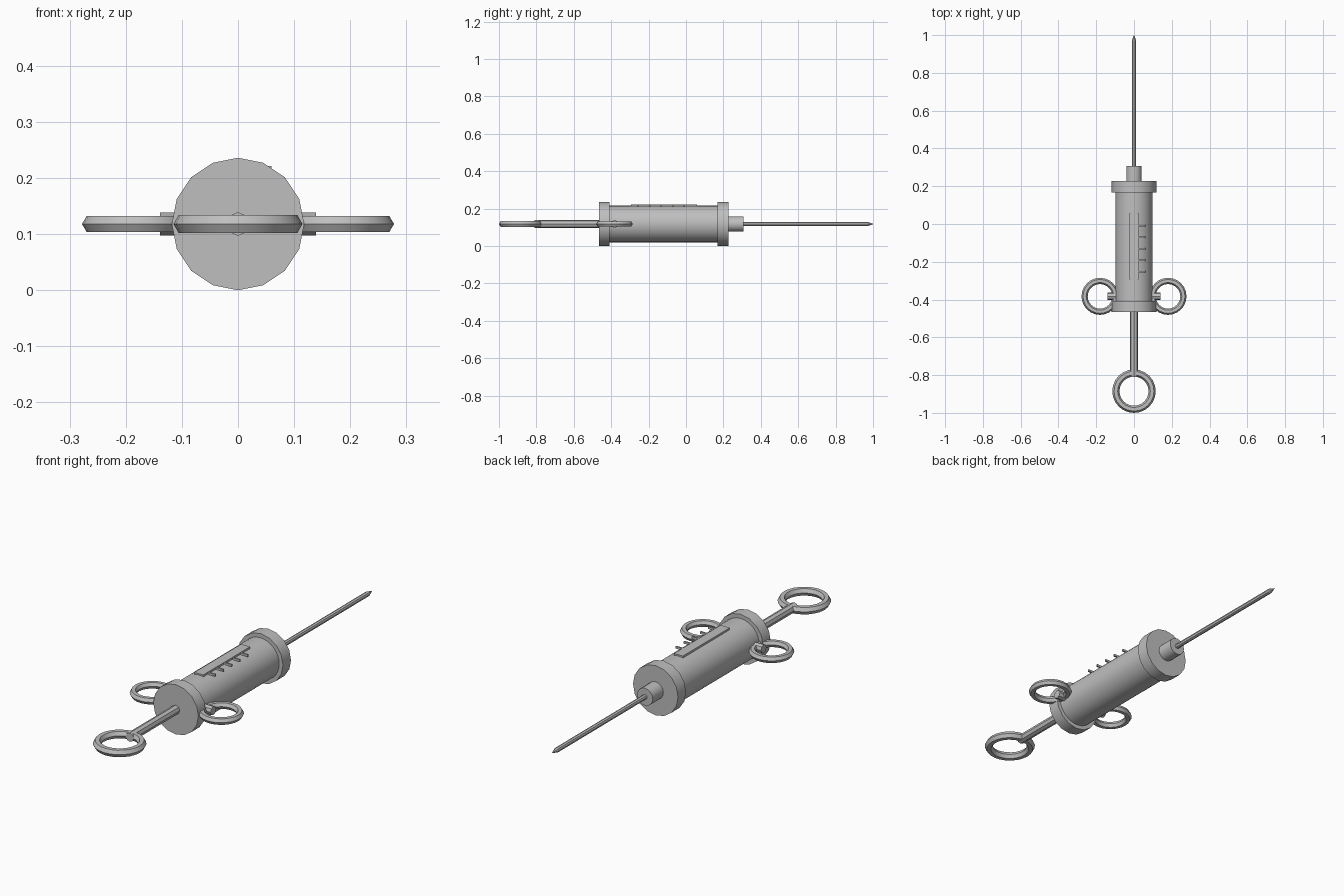
import bpy
import math

if "Cube" in bpy.data.objects:
    bpy.data.objects.remove(bpy.data.objects["Cube"])

ZC = 0.118  # height of the syringe axis

metal = bpy.data.materials.new("grey_metal")
metal.diffuse_color = (0.52, 0.52, 0.52, 1)
metal.use_nodes = True
metal.node_tree.nodes["Principled BSDF"].inputs["Base Color"].default_value = metal.diffuse_color


def finish(name):
    ob = bpy.context.object
    ob.name = name
    ob.data.materials.append(metal)
    bpy.ops.object.transform_apply(location=False, rotation=True, scale=True)
    bpy.ops.object.shade_smooth_by_angle(angle=math.radians(30))
    return ob


def rod_y(name, y0, y1, r0, r1=None, sides=16):
    """Round part along the y axis, r0 at y0 and r1 at y1."""
    bpy.ops.mesh.primitive_cone_add(
        vertices=sides, radius1=r0, radius2=r0 if r1 is None else r1,
        depth=y1 - y0, location=(0, (y0 + y1) / 2, ZC),
        rotation=(-math.pi / 2, 0, 0))
    return finish(name)


def ring(name, x, y, outer, tube):
    bpy.ops.mesh.primitive_torus_add(
        major_segments=24, minor_segments=6, major_radius=outer - tube,
        minor_radius=tube, location=(x, y, ZC))
    return finish(name)


def box(name, x0, x1, y0, y1, z0, z1):
    bpy.ops.mesh.primitive_cube_add(
        size=1, location=((x0 + x1) / 2, (y0 + y1) / 2, (z0 + z1) / 2))
    bpy.context.object.scale = (x1 - x0, y1 - y0, z1 - z0)
    return finish(name)


# Barrel with its end caps
rod_y("barrel", -0.42, 0.18, 0.098, sides=32)
rod_y("rear_cap", -0.465, -0.408, 0.118)
rod_y("front_cap", 0.168, 0.228, 0.118)

# Needle hub, needle and pointed tip
rod_y("needle_hub", 0.22, 0.307, 0.041)
rod_y("needle", 0.30, 0.97, 0.0115, sides=8)
rod_y("needle_tip", 0.97, 1.0, 0.0115, 0.001, sides=8)

# Plunger rod and thumb ring
rod_y("plunger_rod", -0.81, -0.45, 0.021, sides=8)
ring("thumb_ring", 0, -0.885, 0.115, 0.019)

# Finger rings and their studs on both sides
for side, s in (("left", -1), ("right", 1)):
    ring(f"{side}_finger_ring", s * 0.18, -0.383, 0.098, 0.0165)
    bpy.ops.mesh.primitive_cylinder_add(
        vertices=8, radius=0.0205, depth=0.06, location=(s * 0.109, -0.383, ZC),
        rotation=(0, math.pi / 2, 0))
    finish(f"{side}_ring_stud")

# Scale strip on top with tick marks
box("scale_strip", -0.024, 0.023, -0.293, 0.058, 0.205, 0.222)
for i in range(5):
    y = -0.01 - 0.061 * i
    box(f"scale_tick_{i + 1}", 0.02, 0.06, y - 0.004, y + 0.004, 0.211, 0.221)
